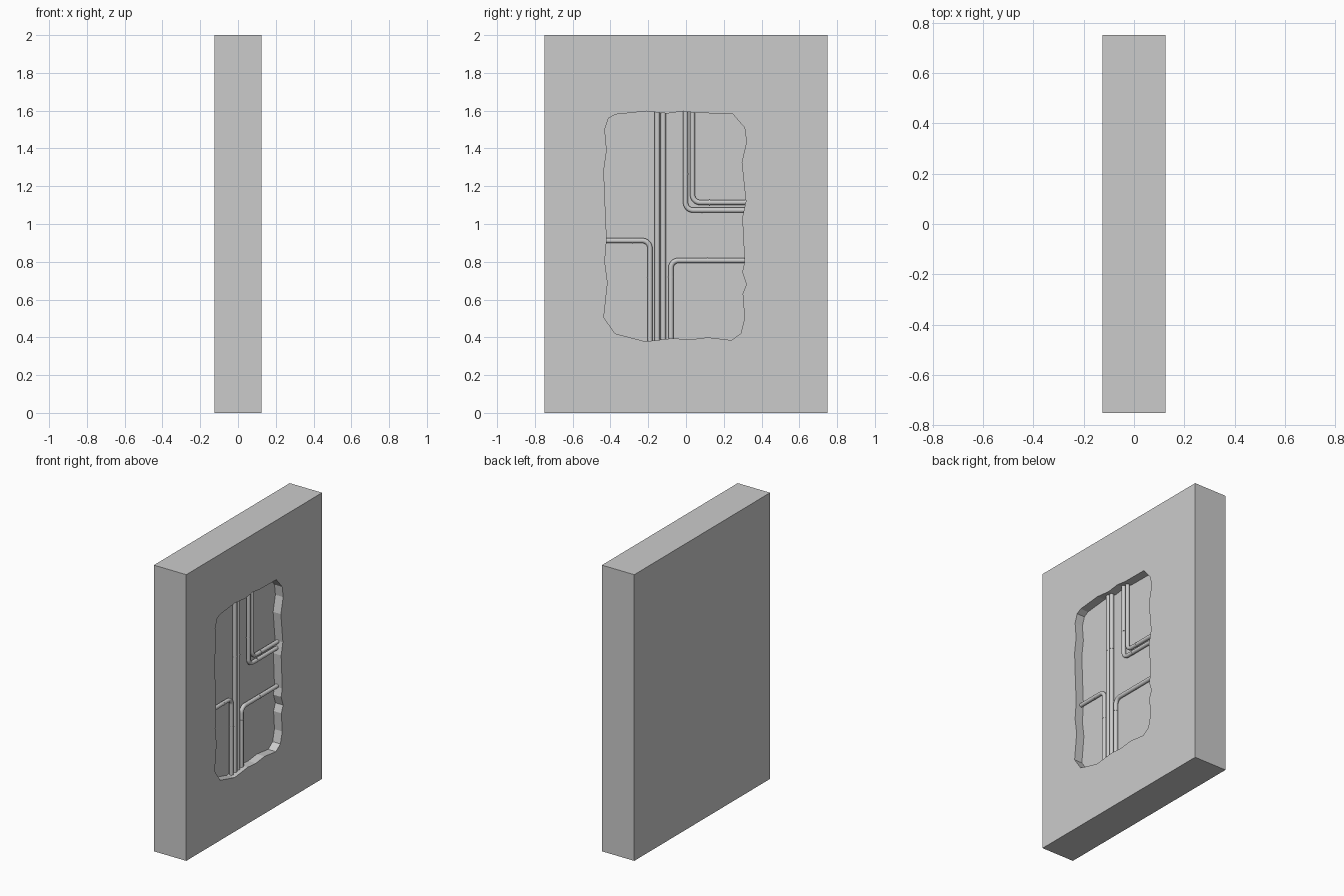
import bpy, bmesh, math
from mathutils import Vector

if "Cube" in bpy.data.objects:
    bpy.data.objects.remove(bpy.data.objects["Cube"])

FLOOR_X = 0.065          # bottom of the recess
PIPE_X = 0.083           # pipe centre plane

# wall slab
bpy.ops.mesh.primitive_cube_add(size=1, location=(0, 0, 1))
wall = bpy.context.object
wall.name = "wall_slab"
wall.scale = (0.25, 1.5, 2)
bpy.ops.object.transform_apply(location=True, rotation=False, scale=True)

# ragged opening outline (y, z)
outline = [(-.43, 1.50), (-.41, 1.56), (-.375, 1.58), (-.21, 1.597), (-.10, 1.585),
           (-.015, 1.597), (.06, 1.587), (.245, 1.585), (.31, 1.51), (.32, 1.435),
           (.295, 1.325), (.317, 1.12), (.298, 1.035), (.31, .80), (.298, .745),
           (.32, .68), (.30, .63), (.31, .50), (.29, .42), (.24, .385), (.115, .40),
           (.02, .388), (-.07, .395), (-.215, .378), (-.375, .42), (-.435, .505),
           (-.415, .69), (-.43, .80), (-.42, .92), (-.43, 1.15), (-.435, 1.285), (-.42, 1.39)]
bm = bmesh.new()
face = bm.faces.new([bm.verts.new((FLOOR_X, y, z)) for y, z in outline])
ext = bmesh.ops.extrude_face_region(bm, geom=[face])
bmesh.ops.translate(bm, vec=(0.1, 0, 0),
                    verts=[v for v in ext["geom"] if isinstance(v, bmesh.types.BMVert)])
bmesh.ops.recalc_face_normals(bm, faces=bm.faces)
me = bpy.data.meshes.new("recess_cutter")
bm.to_mesh(me)
bm.free()
cutter = bpy.data.objects.new("recess_cutter", me)
bpy.context.collection.objects.link(cutter)
cutter.hide_render = True

# carve the recess, then discard the cutter
mod = wall.modifiers.new("recess", 'BOOLEAN')
mod.operation = 'DIFFERENCE'
mod.solver = 'EXACT'
mod.object = cutter
bpy.context.view_layer.objects.active = wall
bpy.ops.object.modifier_apply(modifier=mod.name)
bpy.data.objects.remove(cutter)


def pipe(name, pts, r=0.014, bend=0.04):
    """Round pipe through (y, z) points with filleted corners."""
    p = [Vector(q) for q in pts]
    path = [p[0]]
    for a, b, c in zip(p, p[1:], p[2:]):
        u, w = (a - b).normalized(), (c - b).normalized()
        centre = b + (u + w) * bend
        for i in range(9):
            t = math.pi / 2 * i / 8
            path.append(centre - w * bend * math.cos(t) - u * bend * math.sin(t))
    path.append(p[-1])
    cu = bpy.data.curves.new(name, 'CURVE')
    cu.dimensions = '3D'
    cu.bevel_depth = r
    cu.bevel_resolution = 3
    cu.use_fill_caps = True
    s = cu.splines.new('POLY')
    s.points.add(len(path) - 1)
    for pt, q in zip(s.points, path):
        pt.co = (PIPE_X, q.x, q.y, 1)
    ob = bpy.data.objects.new(name, cu)
    bpy.context.collection.objects.link(ob)
    bpy.ops.object.select_all(action='DESELECT')
    ob.select_set(True)
    bpy.context.view_layer.objects.active = ob
    bpy.ops.object.convert(target='MESH')
    bpy.ops.object.shade_smooth_by_angle(angle=math.radians(40))


# straight risers
pipe("riser_left", [(-.152, .38), (-.152, 1.60)], .0145)
pipe("riser_right", [(-.12, .38), (-.12, 1.60)], .0145)
# elbows
pipe("elbow_left", [(-.435, .912), (-.191, .912), (-.191, .37)])
pipe("elbow_lower_right", [(.32, .807), (-.08, .807), (-.08, .385)], .0145)
pipe("elbow_upper_outer", [(.315, 1.073), (-.002, 1.073), (-.002, 1.605)])
pipe("elbow_upper_inner", [(.325, 1.114), (.035, 1.114), (.035, 1.60)])

# joint collars: (y, z, along) where along is the pipe direction
collars = [(-.152, 1.19, 'z'), (-.12, 1.19, 'z'), (-.191, .715, 'z'), (-.08, .72, 'z'),
           (-.002, 1.265, 'z'), (-.285, .912, 'y'), (.113, .807, 'y'),
           (.085, 1.073, 'y'), (.125, 1.114, 'y')]
for i, (y, z, d) in enumerate(collars):
    h = 0.002
    a, b = ((y - h, z), (y + h, z)) if d == 'y' else ((y, z - h), (y, z + h))
    pipe(f"joint_collar_{i + 1}", [a, b], .0155)
